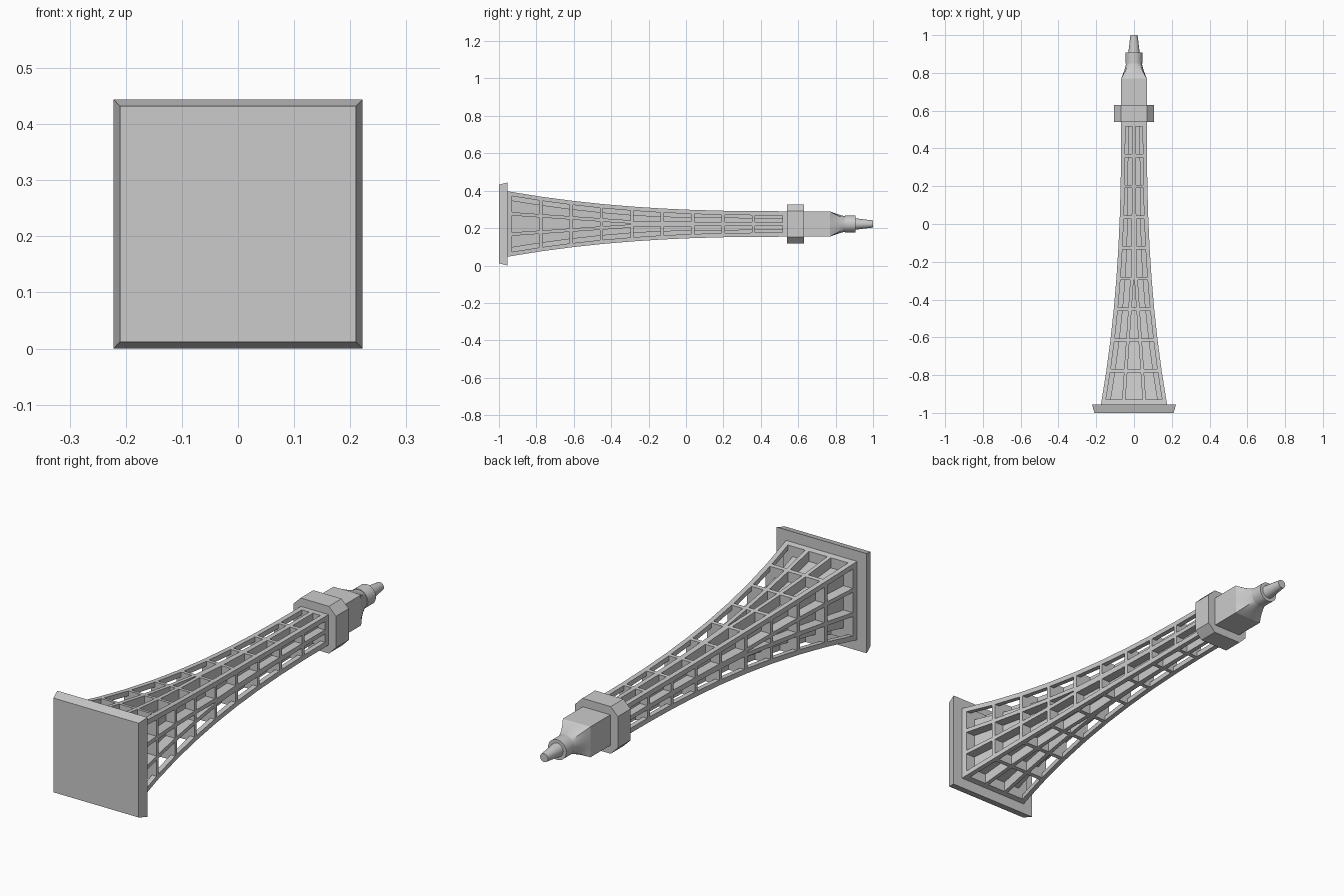
import bpy, bmesh, math
from mathutils import Matrix

if "Cube" in bpy.data.objects:
    bpy.data.objects.remove(bpy.data.objects["Cube"])

CZ = 0.222  # height of the long axis


def mesh_object(name, bm):
    bmesh.ops.recalc_face_normals(bm, faces=bm.faces)
    me = bpy.data.meshes.new(name)
    bm.to_mesh(me)
    bm.free()
    ob = bpy.data.objects.new(name, me)
    bpy.context.collection.objects.link(ob)
    ob.location.z = CZ
    return ob


def add_loft(bm, rings):
    """Skin closed rings of points and cap both ends."""
    vs = [[bm.verts.new(p) for p in r] for r in rings]
    n = len(vs[0])
    for a, b in zip(vs, vs[1:]):
        for i in range(n):
            bm.faces.new((a[i], a[(i + 1) % n], b[(i + 1) % n], b[i]))
    bm.faces.new(vs[0])
    bm.faces.new(vs[-1])


def loft(name, rings):
    bm = bmesh.new()
    add_loft(bm, rings)
    return mesh_object(name, bm)


def square(y, h):
    return [(-h, y, -h), (h, y, -h), (h, y, h), (-h, y, h)]


def octagon(y, h, c):
    return [(x, y, z) for x, z in ((-c, -h), (c, -h), (h, -c), (h, c),
                                   (c, h), (-c, h), (-h, c), (-h, -c))]


def blend_ring(y, h, f, n=32):
    """Square (f=0) to circle (f=1) section."""
    pts = []
    for i in range(n):
        a = 2 * math.pi * i / n
        c, s = math.cos(a), math.sin(a)
        r = h * ((1 - f) / max(abs(c), abs(s)) + f)
        pts.append((r * c, y, r * s))
    return pts


def smooth(ob):
    bpy.ops.object.select_all(action='DESELECT')
    ob.select_set(True)
    bpy.context.view_layer.objects.active = ob
    bpy.ops.object.shade_smooth_by_angle(angle=math.radians(30))


def half(y):
    """Flared half width of the tower."""
    return 0.068 + 0.107 * (max(0.0, 0.54 - y) / 1.495) ** 2.45


# base plate
loft("base_plate", [square(-1, 0.21), square(-0.955, 0.222)])

# tower shaft
ys = [-0.955] + [-0.776 + 0.1625 * k for k in range(8)] + [0.55]
tower = loft("lattice_tower", [square(y, half(y)) for y in ys])


# window pockets: four rows of three, then five rows of two, on each side
def columns(k, y):
    b = half(y) - 0.022
    if k < 4:
        c = 0.002 + 0.043 * (-0.2975 - y) / 0.6325
        return [(-b, -c - 0.018), (-c, c), (c + 0.018, b)]
    a = 0.014 - 0.005 * (y + 0.28) / 0.8
    return [(-b, -a), (a, b)]


for side in range(4):
    bm = bmesh.new()
    for k in range(9):
        y0 = -0.93 + 0.1625 * k
        y1 = y0 + 0.145
        for (a0, b0), (a1, b1) in zip(columns(k, y0), columns(k, y1)):
            rings = []
            for off in (None, 0.03):
                z0, z1 = [half(y) + (off or -min(0.045, 0.52 * half(y)))
                          for y in (y0, y1)]
                rings.append([(a0, y0, z0), (b0, y0, z0),
                              (b1, y1, z1), (a1, y1, z1)])
            add_loft(bm, rings)
    bm.transform(Matrix.Rotation(side * math.pi / 2, 4, 'Y'))
    cutter = mesh_object("window_cutter", bm)
    cutter.hide_render = True
    mod = tower.modifiers.new("windows", 'BOOLEAN')
    mod.operation = 'DIFFERENCE'
    mod.solver = 'EXACT'
    mod.object = cutter
    bpy.context.view_layer.objects.active = tower
    bpy.ops.object.modifier_apply(modifier=mod.name)
    bpy.data.objects.remove(cutter)

# chamfered gallery collar
loft("gallery_collar", [octagon(0.54, 0.105, 0.07), octagon(0.63, 0.105, 0.07)])

# square head block and its curved roof turning round
loft("head_block", [square(0.63, 0.068), square(0.77, 0.068)])
smooth(loft("head_roof", [blend_ring(0.77 + 0.085 * t, 0.041 + 0.027 * (1 - t) ** 1.3, t)
                          for t in (0, 0.2, 0.4, 0.6, 0.8, 1)]))

# round neck ring and tapered tip
smooth(loft("neck_ring", [blend_ring(0.85, 0.045, 1), blend_ring(0.907, 0.045, 1)]))
smooth(loft("mast_tip", [blend_ring(0.90, 0.031, 1), blend_ring(1.0, 0.019, 1)]))
